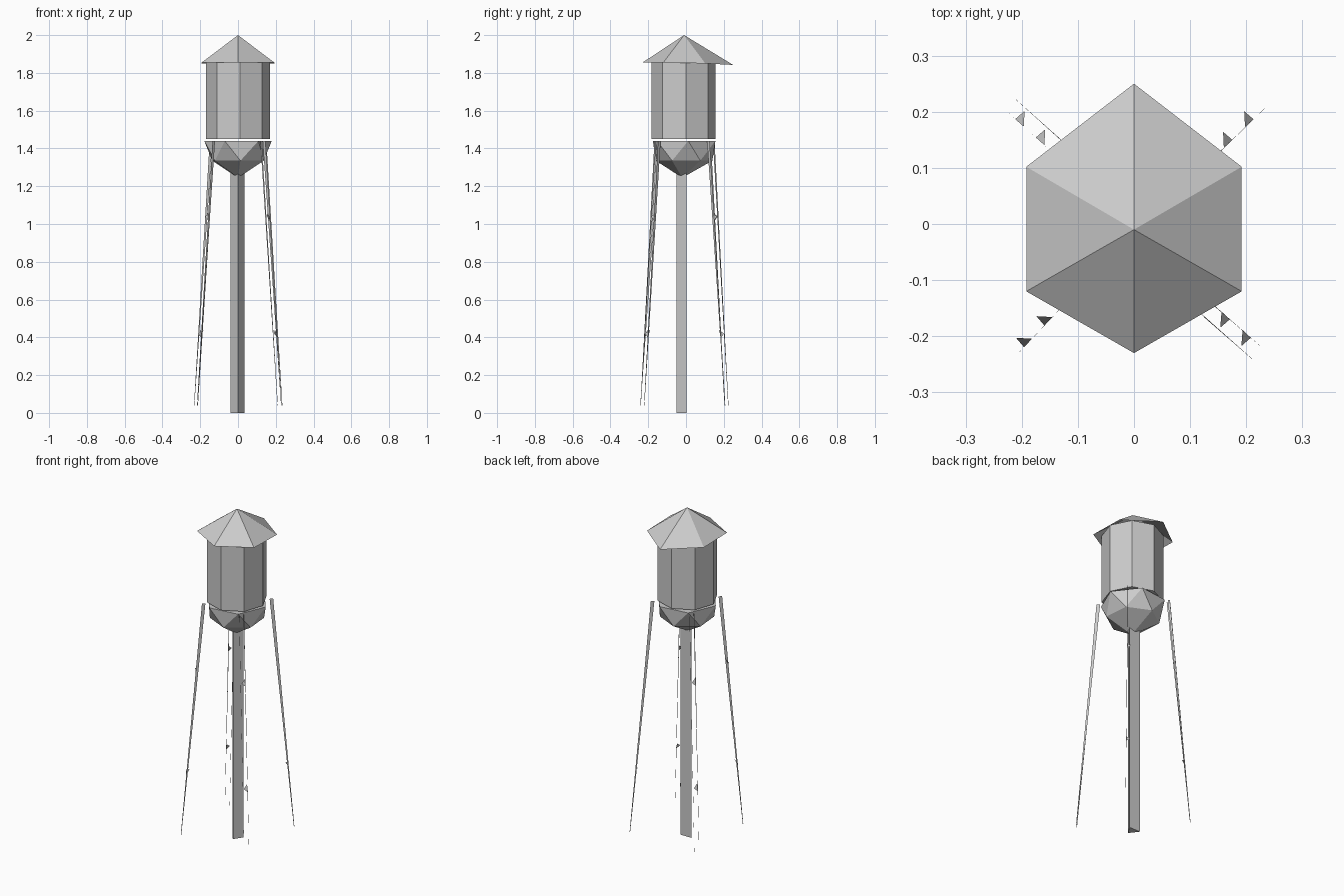
import bpy
import bmesh
import math
from mathutils import Vector

if "Cube" in bpy.data.objects:
    bpy.data.objects.remove(bpy.data.objects["Cube"], do_unlink=True)

# One weathered grey for everything
grey = bpy.data.materials.new("weathered_grey")
grey.use_nodes = True
COLOUR = (0.6, 0.6, 0.6, 1.0)
grey.diffuse_color = COLOUR
grey.node_tree.nodes["Principled BSDF"].inputs["Base Color"].default_value = COLOUR


def add_object(name, bm):
    mesh = bpy.data.meshes.new(name)
    bm.to_mesh(mesh)
    bm.free()
    mesh.materials.append(grey)
    obj = bpy.data.objects.new(name, mesh)
    bpy.context.collection.objects.link(obj)
    return obj


def ring(count, radius, z, turn, cy=-0.01):
    """Points round the tower, turned by degrees counterclockwise from the front."""
    angles = [math.radians(turn + 360 * i / count) for i in range(count)]
    return [(radius * math.sin(a), cy - radius * math.cos(a), z) for a in angles]


def prism(name, outline, z0, z1):
    bm = bmesh.new()
    base = bm.faces.new([bm.verts.new((x, y, z0)) for x, y in outline])
    top = bmesh.ops.extrude_face_region(bm, geom=[base])["geom"]
    bmesh.ops.translate(bm, vec=(0, 0, z1 - z0),
                        verts=[g for g in top if isinstance(g, bmesh.types.BMVert)])
    bmesh.ops.recalc_face_normals(bm, faces=bm.faces)
    return add_object(name, bm)


# Roof: open six-sided cone with a slightly longer back corner
bm = bmesh.new()
apex = bm.verts.new((0, -0.01, 2.0))
rim = [bm.verts.new(p) for p in
       [(0, -0.23, 1.855), (0.192, -0.12, 1.855), (0.192, 0.102, 1.85),
        (0, 0.25, 1.842), (-0.192, 0.102, 1.85), (-0.192, -0.12, 1.855)]]
for i in range(6):
    bm.faces.new((rim[i], rim[(i + 1) % 6], apex))
add_object("roof", bm)

# Tank: eight-sided drum
prism("tank", [p[:2] for p in ring(8, 0.17, 0, 4, -0.013)], 1.45, 1.87)

# Bowl under the tank: faceted hull of two staggered rings and a bottom point
bm = bmesh.new()
for p in ring(6, 0.18, 1.44, -23) + ring(6, 0.15, 1.335, 5) + [(0, -0.02, 1.245)]:
    bm.verts.new(p)
bmesh.ops.convex_hull(bm, input=bm.verts)
bmesh.ops.recalc_face_normals(bm, faces=bm.faces)
add_object("tank_bowl", bm)

# Central riser pipe: three-sided
prism("riser_pipe", [(0, -0.05), (0.035, 0.003), (-0.04, 0.003)], 0.0, 1.30)


def add_blade(bm, top, bottom, width_top, width_bottom):
    """Thin upright strip, tapering towards its foot."""
    inward = Vector((-bottom.x, -bottom.y, 0)).normalized()
    corners = (bottom, top, top + inward * width_top, bottom + inward * width_bottom)
    bm.faces.new([bm.verts.new(c) for c in corners])


def add_leg(name, top, bottom, side, double):
    bm = bmesh.new()
    top, bottom = Vector((*top, 1.44)), Vector((*bottom, 0.04))
    side = Vector((*side, 0)).normalized()
    add_blade(bm, top, bottom, 0.02, 0.003)
    if double:
        shift = side * 0.027
        add_blade(bm, top + shift, bottom + shift, 0.012, 0.003)
    # Small gusset triangles along the strip
    for z in (0.40, 1.02):
        p = bottom.lerp(top, (z - 0.04) / 1.40)
        q = bottom.lerp(top, z / 1.40)
        inward = Vector((-p.x, -p.y, 0)).normalized()
        tip = (p + q) / 2 + side * 0.022
        bm.faces.new([bm.verts.new(c) for c in (p, q + inward * 0.017, tip)])
    add_object(name, bm)


# Four splayed legs
add_leg("leg_back_left", (0.15, 0.125), (0.235, 0.208), (-1, 1), False)
add_leg("leg_front_right", (-0.135, -0.155), (-0.217, -0.242), (-1, 1), False)
add_leg("leg_back_right", (-0.15, 0.132), (-0.233, 0.206), (1, 1), True)
add_leg("leg_front_left", (0.145, -0.148), (0.23, -0.222), (-1, -1), True)
